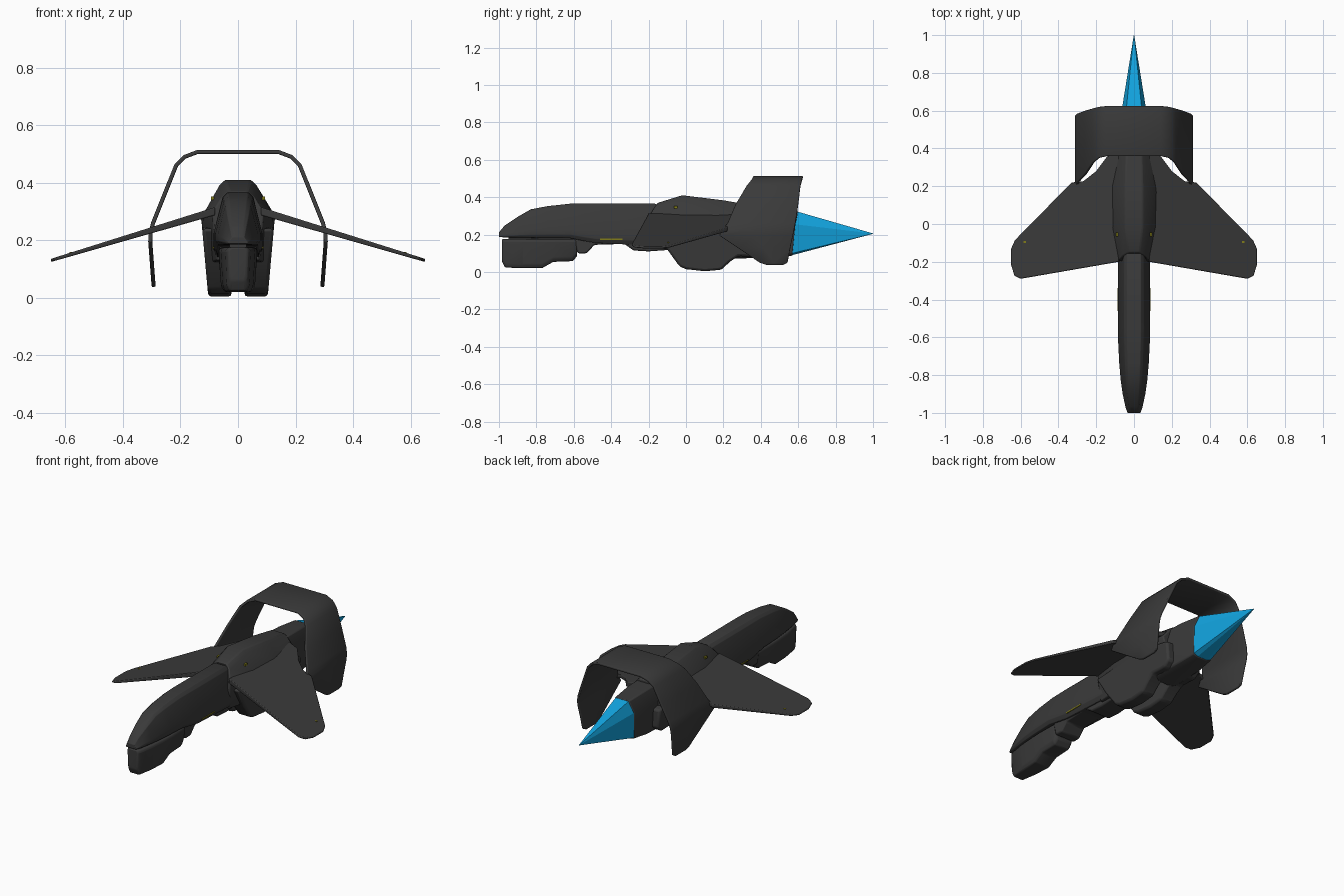
import bpy, bmesh, math
from mathutils import Vector

if "Cube" in bpy.data.objects:
    bpy.data.objects.remove(bpy.data.objects["Cube"])


def material(name, rgb):
    m = bpy.data.materials.new(name)
    m.diffuse_color = (*rgb, 1)
    m.use_nodes = True
    m.node_tree.nodes["Principled BSDF"].inputs["Base Color"].default_value = m.diffuse_color
    return m


DARK = material("dark_grey_hull", (0.042, 0.042, 0.042))
BLUE = material("blue_exhaust", (0.006, 0.37, 0.74))
OLIVE = material("olive_yellow_marker", (0.22, 0.2, 0.01))


def finish(name, bm, mat, bevel=0.0, smooth=True):
    bmesh.ops.recalc_face_normals(bm, faces=bm.faces)
    me = bpy.data.meshes.new(name)
    bm.to_mesh(me)
    bm.free()
    ob = bpy.data.objects.new(name, me)
    bpy.context.collection.objects.link(ob)
    me.materials.append(mat)
    bpy.ops.object.select_all(action='DESELECT')
    ob.select_set(True)
    bpy.context.view_layer.objects.active = ob
    if bevel:
        b = ob.modifiers.new("bevel", 'BEVEL')
        b.width, b.segments = bevel, 2
        b.limit_method, b.angle_limit = 'ANGLE', math.radians(25)
    if smooth:
        bpy.ops.object.shade_smooth_by_angle(angle=math.radians(35))
    return ob


def loft(name, sections, mat=DARK, bevel=0.006, smooth=True):
    """Skin half sections [(x, y, z), ...] running top to bottom, mirrored in x."""
    bm = bmesh.new()
    rings = []
    for s in sections:
        loop = list(s) + [(-x, y, z) for x, y, z in reversed(s)]
        rings.append([bm.verts.new(p) for p in loop])
    n = len(rings[0])
    for a, b in zip(rings, rings[1:]):
        for i in range(n):
            j = (i + 1) % n
            bm.faces.new((a[i], a[j], b[j], b[i]))
    bm.faces.new(rings[0])
    bm.faces.new(rings[-1])
    return finish(name, bm, mat, bevel, smooth)


def prism(name, profile, inner, outer, mat=DARK, bevel=0.008, side=1):
    """Side profile [(y, z), ...] between x = inner(z) and x = outer(z)."""
    bm = bmesh.new()
    a = [bm.verts.new((side * inner(z), y, z)) for y, z in profile]
    b = [bm.verts.new((side * outer(z), y, z)) for y, z in profile]
    bm.faces.new(a)
    bm.faces.new(b)
    for i in range(len(a)):
        j = (i + 1) % len(a)
        bm.faces.new((a[i], a[j], b[j], b[i]))
    return finish(name, bm, mat, bevel)


def box(name, lo, hi, mat=DARK, bevel=0.0):
    return prism(name, [(lo[1], lo[2]), (hi[1], lo[2]), (hi[1], hi[2]), (lo[1], hi[2])],
                 lambda z: lo[0], lambda z: hi[0], mat, bevel)


# Upper nose: y, top z, bottom z, half width
nose = []
for y, zt, zb, w in [(-1.0, .212, .187, .034), (-.97, .248, .185, .045), (-.9, .295, .184, .060),
                     (-.83, .335, .183, .070), (-.74, .352, .182, .078), (-.62, .365, .181, .084),
                     (-.54, .367, .165, .086), (-.48, .367, .155, .086), (-.17, .367, .14, .084),
                     (-.12, .345, .14, .078)]:
    h = zt - zb
    nose.append([(w * .42, y, zt), (w * .62, y, zt - h * .08), (w, y, zb + h * .25),
                 (w, y, zb + h * .1), (w * .85, y, zb)])
loft("nose_upper", nose)

# Chin block under the nose and the strip joining them
chin = []
for y, zb, w in [(-.985, .06, .034), (-.968, .024, .044), (-.87, .02, .060), (-.77, .02, .067),
                 (-.71, .054, .069), (-.605, .058, .067), (-.582, .085, .063)]:
    chin.append([(w - .01, y, .176), (w, y, .165), (w * .88, y, zb + .02), (w * .7, y, zb)])
loft("nose_chin", chin)
box("chin_joint", (-.03, -.95, .16), (.03, -.6, .20))

# Neck under the rear of the nose
prism("neck_underside", [(-.6, .19), (-.58, .1), (-.53, .1), (-.49, .145), (-.33, .15), (-.28, .115),
                         (-.2, .11), (-.06, .12), (-.06, .2), (-.3, .2)],
      lambda z: -.064, lambda z: .064)

# Main body shell
body = [[(.03, -.15, .37), (.06, -.17, .345), (.088, -.2, .30), (.086, -.2, .25), (.075, -.19, .13)]]
for y, pts in [(-.02, [(.045, .41), (.065, .39), (.118, .295), (.125, .25), (.1, .12)]),
               (.2, [(.045, .383), (.066, .363), (.13, .285), (.125, .25), (.1, .12)]),
               (.38, [(.04, .352), (.06, .335), (.115, .27), (.1, .22), (.08, .12)])]:
    body.append([(x, y, z) for x, z in pts])
loft("main_body", body)


# Rear engine and exhaust spike share one cross-section
def engine_section(top_y, bottom_y, grow):
    mid = (top_y + bottom_y) / 2
    return [(.042 + grow, top_y, .322 + grow), (.068 + grow, mid, .255),
            (.058 + grow, bottom_y, .10 - grow), (.03 + grow, bottom_y, .09 - grow)]


loft("rear_engine", [engine_section(.25, .25, .018), engine_section(.46, .46, .014),
                     engine_section(.6, .57, .003)])
tip = [(.0008, 1.0, .206), (.001, 1.0, .2055), (.001, 1.0, .2045), (.0008, 1.0, .204)]
loft("exhaust_spike", [engine_section(.598, .568, 0), tip], BLUE, 0, False)

# Belly pods, wings and markers on both sides
wing_outline = [(.08, -.2), (.60, -.29), (.632, -.275), (.65, -.22), (.65, -.13), (.63, -.085),
                (.33, .22), (.27, .225), (.2, .28), (.14, .36), (.08, .37)]


def wing_z(x):
    return .292 - (x - .11) * .3


for side, label in ((1, "right"), (-1, "left")):
    prism("belly_pod_" + label,
          [(-.17, .24), (-.1, .12), (-.035, .03), (0, .015), (.1, .004), (.19, .012), (.235, .055),
           (.28, .085), (.38, .08), (.42, .11), (.42, .22), (.2, .26)],
          lambda z: .022, lambda z: .103 + z * .09, bevel=.012, side=side)

    bm = bmesh.new()
    layers = []
    for sign in (1, -1):
        layers.append([bm.verts.new((side * x, y, wing_z(x) + sign * (.014 - (x - .08) * .015)))
                       for x, y in wing_outline])
    bm.faces.new(layers[0])
    bm.faces.new(layers[1])
    for i in range(len(wing_outline)):
        j = (i + 1) % len(wing_outline)
        bm.faces.new((layers[0][i], layers[0][j], layers[1][j], layers[1][i]))
    finish("wing_" + label, bm, DARK, .004)

    # Small olive markers on the body shoulder, neck and wing tip
    def marker(name, a, b):
        lo, hi = [Vector(p) for p in (a, b)]
        x0, x1 = sorted((side * lo.x, side * hi.x))
        box(name + label, (x0, lo.y, lo.z), (x1, hi.y, hi.z), OLIVE)
    marker("shoulder_marker_", (.084, -.065, .34), (.094, -.045, .352))
    marker("neck_marker_", (.078, -.46, .171), (.0885, -.34, .178))
    marker("wing_marker_", (.573, -.1, .147), (.585, -.09, .16))

# Arched tail: half path of x, z, front y, back y
half = [(.292, .038, .43, .52), (.294, .05, .395, .543), (.3, .13, .275, .558), (.305, .195, .178, .572),
        (.304, .225, .195, .578), (.295, .26, .222, .585), (.255, .36, .265, .60), (.215, .46, .325, .612),
        (.185, .49, .35, .62), (.14, .507, .36, .625)]
path = half + [(-x, z, f, b) for x, z, f, b in reversed(half)]
bm = bmesh.new()
rows = []
for x, z, f, b in path:
    rows.append([bm.verts.new((x, f + (b - f) * t, z)) for t in (0, .5, 1)])
for r, s in zip(rows, rows[1:]):
    for i in range(2):
        bm.faces.new((r[i], r[i + 1], s[i + 1], s[i]))
tail = finish("arched_tail", bm, DARK)
solid = tail.modifiers.new("thickness", 'SOLIDIFY')
solid.thickness, solid.offset = .014, 0
bev = tail.modifiers.new("bevel", 'BEVEL')
bev.width, bev.segments = .004, 2
bev.limit_method, bev.angle_limit = 'ANGLE', math.radians(50)
